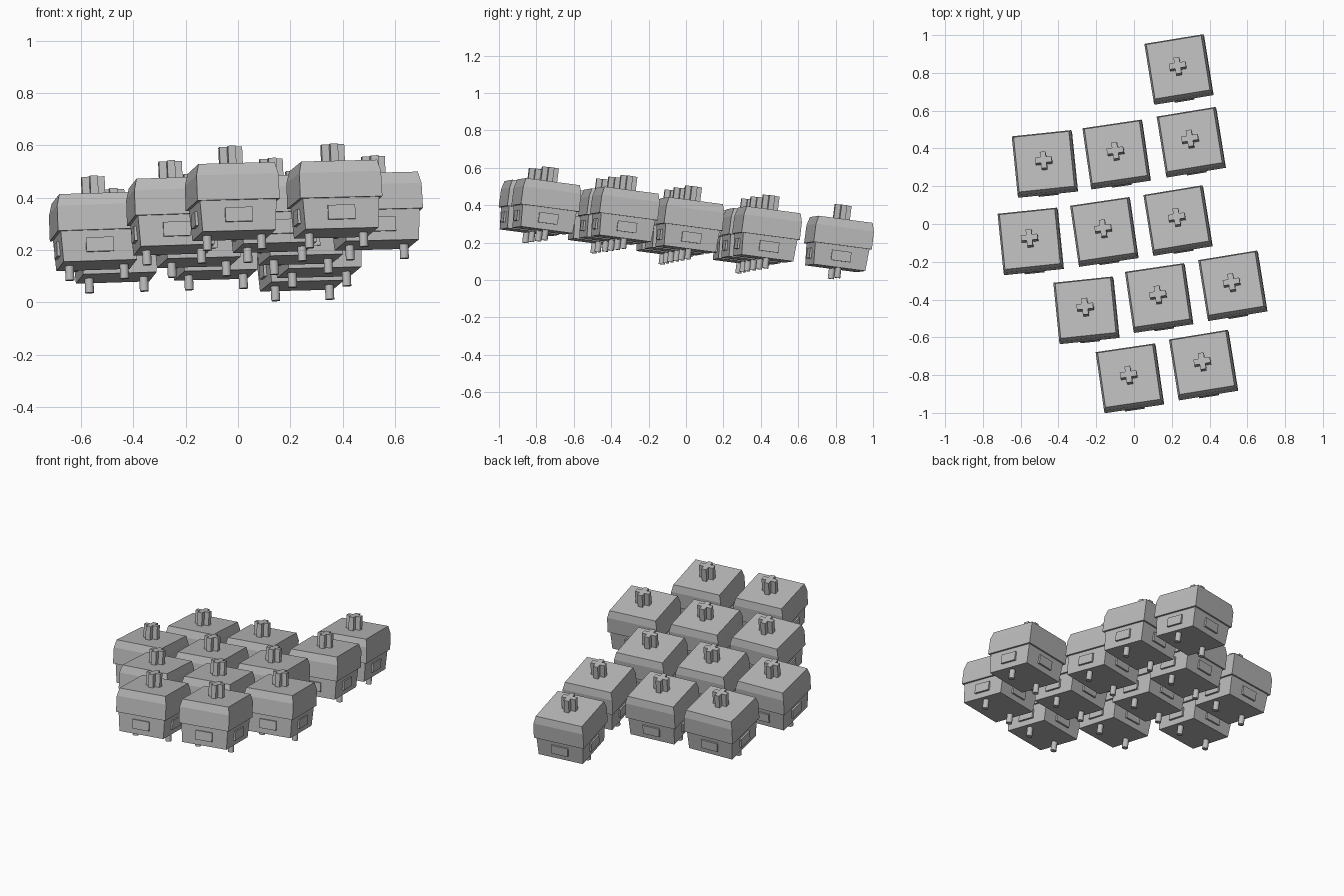
import bpy, bmesh, math
from mathutils import Matrix, Vector

cube = bpy.data.objects.get("Cube")
if cube:
    bpy.data.objects.remove(cube, do_unlink=True)

# One plain grey plastic
GREY = (0.5, 0.5, 0.5, 1)
plastic = bpy.data.materials.new("grey_plastic")
plastic.use_nodes = True
plastic.diffuse_color = GREY
plastic.node_tree.nodes["Principled BSDF"].inputs["Base Color"].default_value = GREY

# Heights in a switch, measured down from the top of its stem
TOP, SHOULDER, SEAM, BOTTOM, PEG_TIP = -0.08, -0.125, -0.222, -0.34, -0.395
PEG_RADIUS, PEG_OFFSET = 0.017, 0.105


def finish(bm, name):
    bmesh.ops.recalc_face_normals(bm, faces=bm.faces)
    mesh = bpy.data.meshes.new(name)
    bm.to_mesh(mesh)
    bm.free()
    mesh.materials.append(plastic)
    return mesh


def square_stack(name, levels):
    """Closed shell through square rings given as (width, height)."""
    bm = bmesh.new()
    rings = []
    for width, z in levels:
        h = width / 2
        rings.append([bm.verts.new((sx * h, sy * h, z))
                      for sx, sy in ((-1, -1), (1, -1), (1, 1), (-1, 1))])
    for low, high in zip(rings, rings[1:]):
        for i in range(4):
            j = (i + 1) % 4
            bm.faces.new((low[i], low[j], high[j], high[i]))
    bm.faces.new(rings[0])
    bm.faces.new(rings[-1])
    return finish(bm, name)


def make_stem(name):
    """Plus-shaped post, extruded from its outline."""
    bm = bmesh.new()
    arm, half = 0.044, 0.015
    outline = []
    for quarter in range(4):
        turn = Matrix.Rotation(quarter * math.pi / 2, 3, "Z")
        for x, y in ((arm, -half), (arm, half), (half, half)):
            outline.append(bm.verts.new(turn @ Vector((x, y, TOP - 0.01))))
    face = bm.faces.new(outline)
    grown = bmesh.ops.extrude_face_region(bm, geom=[face], use_keep_orig=True)
    for v in grown["geom"]:
        if isinstance(v, bmesh.types.BMVert):
            v.co.z = 0
    return finish(bm, name)


def make_pegs(name):
    bm = bmesh.new()
    depth = BOTTOM + 0.01 - PEG_TIP
    for side in (-1, 1):
        bmesh.ops.create_cone(
            bm, cap_ends=True, segments=16, radius1=PEG_RADIUS,
            radius2=PEG_RADIUS, depth=depth,
            matrix=Matrix.Translation((side * PEG_OFFSET, 0, PEG_TIP + depth / 2)))
    for f in bm.faces:
        f.smooth = len(f.verts) == 4
    for e in bm.edges:
        e.smooth = all(f.smooth for f in e.link_faces)
    return finish(bm, name)


def make_clips(name):
    """A raised tab on each side of the base."""
    bm = bmesh.new()
    for quarter in range(4):
        place = (Matrix.Rotation(quarter * math.pi / 2, 4, "Z")
                 @ Matrix.Translation((0, -0.142, -0.278))
                 @ Matrix.Diagonal((0.105, 0.026, 0.055, 1)))
        bmesh.ops.create_cube(bm, size=1, matrix=place)
    return finish(bm, name)


parts = [
    square_stack("upper_housing", [(0.318, SEAM), (0.316, SHOULDER), (0.294, TOP)]),
    square_stack("lower_housing", [(0.282, BOTTOM), (0.296, SEAM + 0.005)]),
    make_stem("stem"),
    make_pegs("pegs"),
    make_clips("side_clips"),
]

# Stem-top positions by column, with the turn of each column in degrees
columns = {
    "left": (6, [(-0.48, 0.34), (-0.555, -0.07), (-0.26, -0.435)]),
    "middle": (8.4, [(-0.1, 0.39), (-0.165, -0.02), (0.125, -0.37), (-0.03, -0.795)]),
    "right": (9.3, [(0.23, 0.84), (0.295, 0.455), (0.225, 0.04), (0.515, -0.305),
                    (0.36, -0.725)]),
}

# Every switch leans the same way, on one sloping plane
SLOPE_X, SLOPE_Y, HEIGHT = 0.045, -0.125, 0.495
up = Vector((-SLOPE_X, -SLOPE_Y, 1)).normalized()

for column, (degrees, spots) in columns.items():
    a = math.radians(degrees)
    side = Vector((math.cos(a), math.sin(a),
                   SLOPE_X * math.cos(a) + SLOPE_Y * math.sin(a))).normalized()
    back = up.cross(side)
    frame = Matrix((side, back, up)).transposed().to_4x4()
    for row, (x, y) in enumerate(spots, 1):
        z = HEIGHT + SLOPE_X * x + SLOPE_Y * y
        for mesh in parts:
            ob = bpy.data.objects.new(f"{column}_switch_{row}_{mesh.name}", mesh)
            ob.matrix_world = Matrix.Translation((x, y, z)) @ frame
            bpy.context.collection.objects.link(ob)
